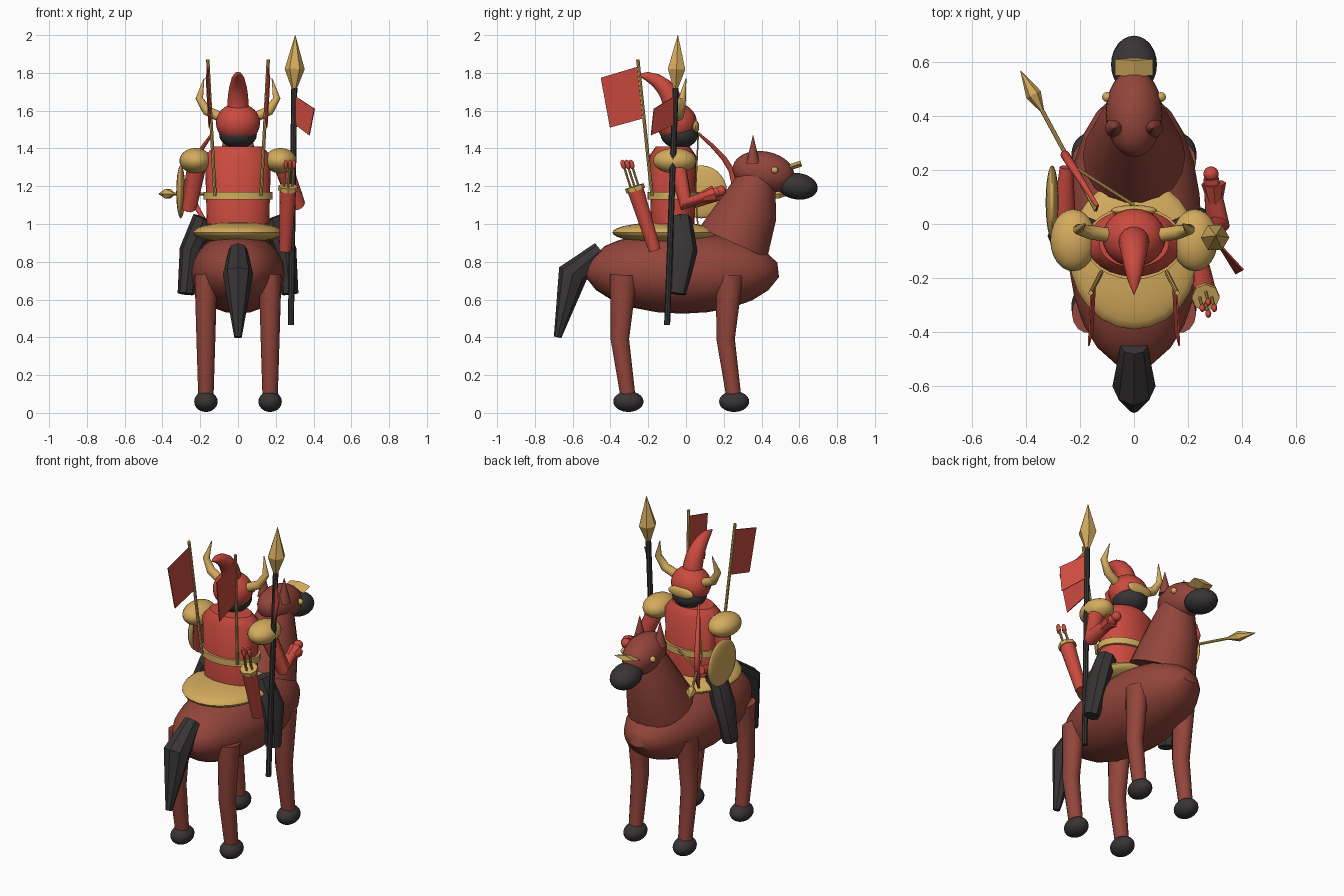
import bpy, bmesh, math
from mathutils import Vector, Matrix

if "Cube" in bpy.data.objects:
    bpy.data.objects.remove(bpy.data.objects["Cube"])


def material(name, red, green, blue):
    mat = bpy.data.materials.new(name)
    mat.use_nodes = True
    mat.diffuse_color = (red, green, blue, 1)
    shader = mat.node_tree.nodes["Principled BSDF"]
    shader.inputs["Base Color"].default_value = mat.diffuse_color
    return mat


RED = material("armour red", .6, .07, .05)
COAT = material("chestnut coat", .29, .06, .043)
GOLD = material("gold", .66, .41, .11)
DARK = material("charcoal", .04, .035, .036)


def finish(name, bm, mat, smooth=True):
    bmesh.ops.recalc_face_normals(bm, faces=bm.faces)
    mesh = bpy.data.meshes.new(name)
    bm.to_mesh(mesh)
    bm.free()
    mesh.materials.append(mat)
    obj = bpy.data.objects.new(name, mesh)
    bpy.context.collection.objects.link(obj)
    if smooth:
        bpy.ops.object.select_all(action='DESELECT')
        obj.select_set(True)
        bpy.context.view_layer.objects.active = obj
        bpy.ops.object.shade_smooth_by_angle(angle=math.radians(40))
    return obj


def ball(name, centre, size, mat, pitch=0):
    """Ellipsoid, optionally pitched nose up in degrees."""
    bm = bmesh.new()
    place = Matrix.Translation(centre)
    tilt = Matrix.Rotation(math.radians(pitch), 4, 'X')
    scale = Matrix.Diagonal(Vector(size).to_4d())
    bmesh.ops.create_uvsphere(bm, u_segments=24, v_segments=14, radius=1,
                              matrix=place @ tilt @ scale)
    return finish(name, bm, mat)


def tube(name, path, radii, mat, sides=14, smooth=True):
    """Loft rings along a path; a radius is a number or (sideways, other)."""
    bm = bmesh.new()
    points = [Vector(p) for p in path]
    before = points[:1] + points[:-1]
    after = points[1:] + points[-1:]
    rings = []
    for point, prev, following, radius in zip(points, before, after, radii):
        along = (following - prev).normalized()
        across = Vector((1, 0, 0))
        across = (across - along * across.dot(along)).normalized()
        other = along.cross(across)
        wide, deep = radius if isinstance(radius, tuple) else (radius, radius)
        turns = [math.tau * k / sides for k in range(sides)]
        rings.append([bm.verts.new(point + across * wide * math.cos(t) + other * deep * math.sin(t))
                      for t in turns])
    for ring, upper in zip(rings, rings[1:]):
        for k in range(sides):
            n = (k + 1) % sides
            bm.faces.new((ring[k], ring[n], upper[n], upper[k]))
    bm.faces.new(rings[0])
    bm.faces.new(rings[-1])
    return finish(name, bm, mat, smooth)


def rod(name, start, end, radius, mat):
    return tube(name, [start, end], [radius, radius], mat, sides=8)


def banner(name, corners):
    bm = bmesh.new()
    bm.faces.new([bm.verts.new(c) for c in corners])
    obj = finish(name, bm, RED, smooth=False)
    plate = obj.modifiers.new("thickness", 'SOLIDIFY')
    plate.thickness, plate.offset = .006, 0


# Horse trunk: a rounded barrel that rises a little towards the ends
spine, girth = [], []
for k in range(13):
    turn = math.pi * k / 12
    bulge = max(math.sin(turn), .01) ** .85
    spine.append((0, -.02 - .5 * math.cos(turn), .8 - .06 * bulge))
    girth.append((.25 * bulge, .215 * bulge))
tube("horse_body", spine, girth, COAT, sides=24)

# Horse neck, head and tail
tube("horse_neck", [(0, .25, .9), (0, .33, 1.08), (0, .37, 1.22), (0, .4, 1.3)],
     [(.19, .2), (.15, .16), .11, .08], COAT, sides=18)
ball("horse_head", (0, .41, 1.275), (.105, .165, .11), COAT, pitch=-10)
ball("muzzle", (0, .59, 1.2), (.085, .108, .07), DARK, pitch=-8)
tube("noseband", [(0, .55, 1.3), (0, .61, 1.32)], [(.07, .016)] * 2, GOLD, sides=4, smooth=False)
tube("tail", [(0, -.45, .86), (0, -.6, .735), (0, -.68, .4)], [.05, .08, .02], DARK, sides=8)

# Paired horse parts
for s, side in ((1, "left"), (-1, "right")):
    ball(side + "_eye", (s * .1, .47, 1.285), [.018] * 3, GOLD)
    ear = s * .07
    tube(side + "_ear", [(ear, .355, 1.32), (ear, .355, 1.47)], [.037, .001], COAT)
    for part, y in (("front", .23), ("hind", -.33)):
        x = s * .17
        tube(f"{side}_{part}_leg", [(x, y, .73), (x, y - .02, .39), (x, y + .025, .07)],
             [(.06, .074), .05, .04], COAT)
        ball(f"{side}_{part}_hoof", (x, y + .025, .06), (.062, .08, .055), DARK)

# Saddle, torso and belt
ball("saddle", (0, -.11, .955), (.24, .28, .055), GOLD)
tube("torso", [(0, -.07, z) for z in (1, 1.36, 1.41)],
     [(.165, .115), (.175, .125), (.13, .09)], RED, sides=24)
tube("belt", [(0, -.07, z) for z in (1.13, 1.17)], [(.182, .135)] * 2, GOLD, sides=24)

# Rider head, helmet and swept-back crest
ball("face", (0, -.035, 1.475), (.1, .1, .075), DARK)
ball("helmet", (0, -.05, 1.535), (.117, .108, .105), RED)
ball("visor", (0, .05, 1.515), (.085, .02, .035), GOLD)
bends = [math.pi / 2 * k / 6 for k in range(7)]
tube("crest", [(0, -.26 + .2 * math.cos(b), 1.58 + .21 * math.sin(b)) for b in bends],
     [.002 + .056 * math.cos(b) ** .7 for b in bends], RED)

# Paired rider parts
for s, side in ((1, "left"), (-1, "right")):
    tube(side + "_horn", [(s * .1, -.04, 1.57), (s * .165, -.03, 1.6),
                          (s * .205, -.02, 1.665), (s * .18, 0, 1.77)],
         [.027, .026, .02, .002], GOLD)
    ball(side + "_pauldron", (s * .225, -.06, 1.335), (.085, .115, .067), GOLD)
    tube(side + "_rider_leg", [(s * .18, -.03, 1.03), (s * .25, -.015, .86), (s * .275, -.045, .63)],
         [.06, (.06, .076), .045], DARK, sides=8)

    # Back banner on its leaning pole
    foot, top = Vector((s * .122, -.18, 1.15)), Vector((s * .16, -.255, 1.87))
    rod(side + "_banner_pole", foot, top, .009, GOLD)
    upper, lower = top.lerp(foot, .05), top.lerp(foot, .43)
    banner(side + "_banner", [upper, upper + Vector((s * .01, -.2, -.06)),
                              lower + Vector((s * .01, -.18, -.05)), lower])

# Arms
tube("left_arm", [(.235, -.05, 1.32), (.31, 0, 1.11), (.285, .17, 1.17)], [.05, .045, .028], RED)
tube("left_cuff", [(.3, .08, 1.14), (.295, .15, 1.16)], [.028, .046], RED, sides=8, smooth=False)
ball("left_hand", (.285, .185, 1.175), [.028] * 3, RED)
tube("right_arm", [(-.215, -.05, 1.32), (-.26, 0, 1.1), (-.25, .21, 1.16)], [.05, .045, .025], RED)

# Shield
ball("shield", (-.303, .08, 1.17), (.024, .137, .14), GOLD)

# Bow, its string and the nocked arrow
bow, limbs = [], []
for k in range(-4, 5):
    swell = math.cos(math.pi / 2 * k / 4)
    bow.append((-.135 - .12 * swell, .065 + .19 * swell, 1.22 + .26 * k / 4))
    limbs.append(.007 + .01 * swell)
tube("bow", bow, limbs, RED)
nock, neck = Vector((-.14, .05, 1.16)), Vector((-.34, .42, 1.16))
rod("upper_string", bow[-1], nock, .004, GOLD)
rod("lower_string", bow[0], nock, .004, GOLD)
rod("arrow_shaft", nock, neck, .008, GOLD)
tube("arrow_head", [neck, nock.lerp(neck, 1.16), nock.lerp(neck, 1.4)],
     [.008, .03, .001], GOLD, sides=6, smooth=False)
rod("waist_strap", (0, .07, 1.16), (-.235, .22, 1.16), .006, GOLD)

# Spear with pennant
collar = Vector((.298, -.055, 1.72))
rod("spear_shaft", (.28, -.1, .465), collar, .016, DARK)
tube("spear_head", [collar, (.3, -.05, 1.82), (.303, -.043, 2)],
     [.015, .053, .001], GOLD, sides=6, smooth=False)
banner("spear_pennant", [collar + Vector(d) for d in
                         ((0, 0, -.04), (.107, -.115, -.11), (.08, -.13, -.25), (0, 0, -.19))])

# Quiver with arrows
base, mouth = Vector((.25, -.165, .86)), Vector((.265, -.27, 1.19))
tube("quiver", [base, mouth], [.033, .045], RED)
rod("quiver_rim", base.lerp(mouth, .96), base.lerp(mouth, 1.03), .052, GOLD)
for k in range(4):
    turn = math.tau * k / 4
    start = mouth + Vector((math.cos(turn), math.sin(turn), 0)) * .022
    end = start + Vector((.01, -.04, .125))
    rod(f"quiver_arrow_{k}", start, end, .006, GOLD)
    ball(f"arrow_fletching_{k}", end, (.011, .014, .026), RED, pitch=15)
